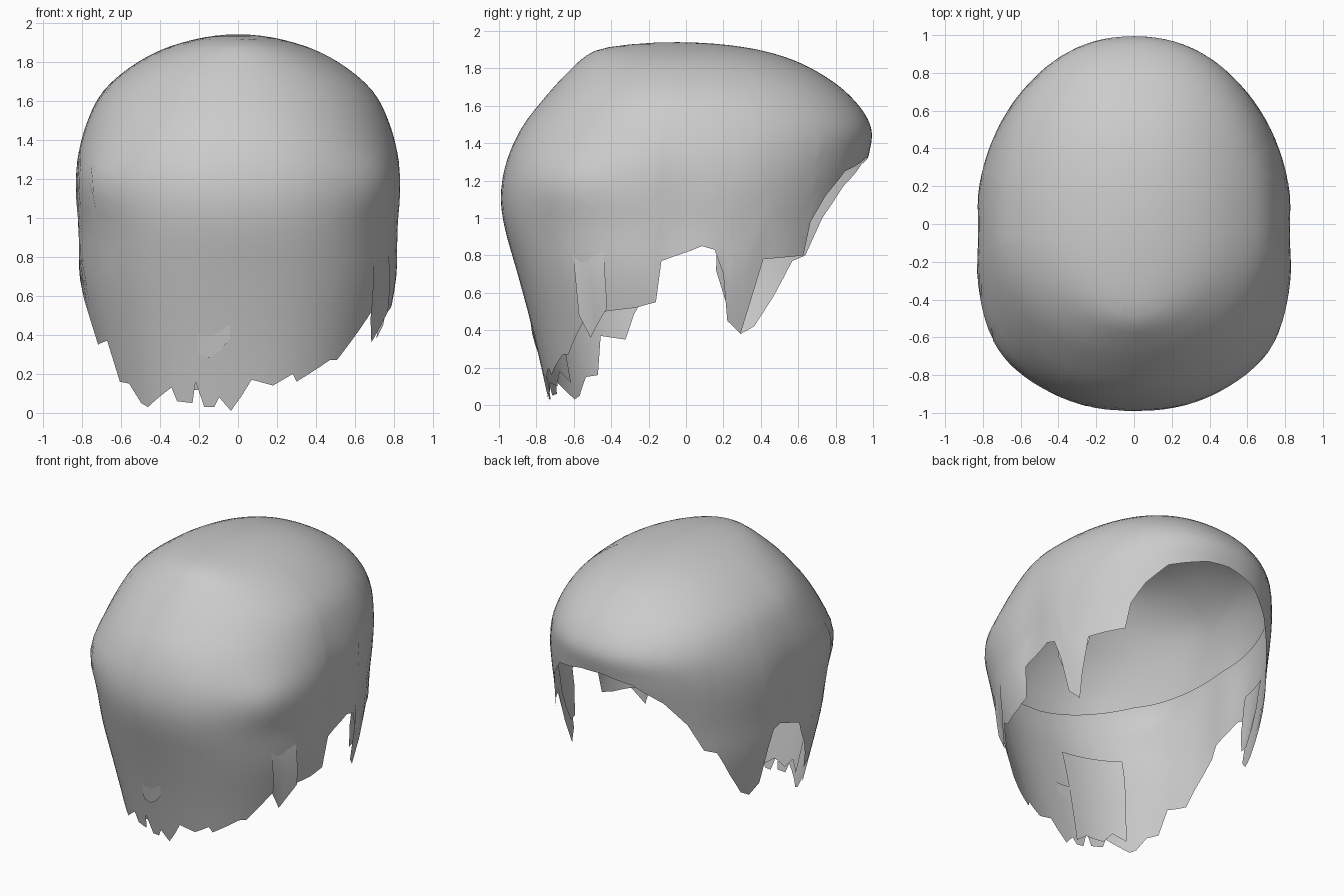
import bpy, bmesh, math

if "Cube" in bpy.data.objects:
    bpy.data.objects.remove(bpy.data.objects["Cube"])

TOP = 1.94
MID_Y = -0.05
# Height, half width, front y, back y
PROFILE = [(TOP, 0, MID_Y, MID_Y), (1.91, .24, -.43, .33), (1.87, .37, -.53, .5),
           (1.8, .51, -.61, .67), (1.65, .69, -.75, .88), (1.48, .78, -.88, .99),
           (1.3, .83, -.96, .97), (1.12, .84, -.99, .93), (.95, .83, -.97, .9),
           (.7, .82, -.9, .87), (.4, .76, -.82, .83), (0, .67, -.73, .77)]
# Ragged fringe: angle from the front in degrees, height of the tip
FRINGE = [(-84, .68), (-76, .48), (-72, .35), (-61, .37), (-57, .16), (-50, .15), (-44, .05),
          (-40, .03), (-26, .13), (-24, .06), (-17, .05), (-15, .16), (-12, .03), (-8, .03),
          (-6, .08), (-2, .01), (4, .17), (12, .14), (20, .2), (22, .16), (37, .27),
          (41, .27), (60, .54), (64, .5), (77, .52), (84, .55)]
# Side locks and nape edge
LEFT = [(86, .77), (97, .85), (101, .83), (104, .7), (106, .45), (111, .38), (114, .55),
        (118, .78), (135, .8), (137, .98), (143, 1.12), (152, 1.25), (170, 1.32), (180, 1.33)]
RIGHT = [(86, .77), (97, .85), (101, .83), (104, .7), (106, .45), (111, .38), (116, .42),
         (123, .58), (130, .77), (136, .8), (143, 1.0), (153, 1.17), (166, 1.29), (180, 1.33)]
LINER = [(-180, 1.4), (-100, 1.3), (-45, 1.25), (0, 1.1), (45, 1.05), (100, 1.15), (180, 1.4)]
DEPTHS = [math.sqrt(TOP - row[0]) for row in PROFILE]


def mirrored(points):
    return [(-a, z) for a, z in reversed(points)]


def slope(i, k):
    lo, hi = max(i - 1, 0), min(i + 1, len(PROFILE) - 1)
    return (PROFILE[hi][k] - PROFILE[lo][k]) / (DEPTHS[hi] - DEPTHS[lo])


def outline(z):
    """Outline sizes at a height, on a smooth curve from the crown down."""
    s = math.sqrt(max(TOP - z, 0))
    i = max(j for j in range(len(PROFILE) - 1) if DEPTHS[j] <= s + 1e-6)
    h = DEPTHS[i + 1] - DEPTHS[i]
    t = min((s - DEPTHS[i]) / h, 1)
    e = t * t * (3 - 2 * t)
    return [PROFILE[i][k] * (1 - e) + PROFILE[i + 1][k] * e
            + h * t * (1 - t) * ((1 - t) * slope(i, k) - t * slope(i + 1, k))
            for k in (1, 2, 3)]


def bump(value, centre, width):
    return math.exp(-((value - centre) / width) ** 2)


def surface(angle, z, scale=1.0):
    """Point on the head of hair at an angle and height."""
    w, front, back = outline(z)
    a = math.radians(angle)
    sx, cy = math.sin(a), math.cos(a)
    depth = (front if cy > 0 else back) - MID_Y
    # The front is square at the cheeks and round near the crown
    square = min(max(.87 + .37 * (z - 1.25), .87), 1)
    power = square + (.92 - square) * min(max((angle ** 2 / 8100 - .8) / .4, 0), 1)
    # Swell at the front corners, shallow dents over the ears
    swell = .035 * bump(abs(angle), 55, 18) * bump(z, 1.18, .16)
    dent = .025 * bump(abs(angle), 90, 7) * bump(z, 1, .35)
    size = scale * (1 + swell - dent)
    x = math.copysign(abs(sx) ** power, sx) * w * size
    y = MID_Y + abs(cy) ** power * depth * size
    return x, y, z - (1 - scale) * .5 * max(z - 1, 0)


def columns(points, step=4):
    """Keep every corner of the hem and fill the gaps between them."""
    out = []
    for (a0, z0), (a1, z1) in zip(points, points[1:]):
        n = max(1, math.ceil((a1 - a0) / step))
        out += [(a0 + (a1 - a0) * i / n, z0 + (z1 - z0) * i / n) for i in range(n)]
    return out + [points[-1]]


def finish(name, bm):
    bmesh.ops.remove_doubles(bm, verts=bm.verts, dist=.0005)
    mesh = bpy.data.meshes.new(name)
    bm.to_mesh(mesh)
    bm.free()
    for p in mesh.polygons:
        p.use_smooth = True
    mesh.materials.append(hair)
    ob = bpy.data.objects.new(name, mesh)
    bpy.context.collection.objects.link(ob)


def sheet(name, hem, top, rings, scale0, scale1):
    """Sheet of hair hanging from a height down to a ragged hem."""
    bm = bmesh.new()
    grid = []
    for a, z_hem in columns(hem):
        col = []
        for i in range(rings + 1):
            t = i / rings
            drop = 1 - math.cos(t * math.pi / 2) if top == TOP else t
            z = top + (z_hem - top) * drop
            col.append(bm.verts.new(surface(a, z, scale0 + (scale1 - scale0) * t)))
        grid.append(col)
    for c0, c1 in zip(grid, grid[1:]):
        for i in range(rings):
            bm.faces.new((c0[i], c0[i + 1], c1[i + 1], c1[i]))
    finish(name, bm)


hair = bpy.data.materials.new("light grey hair")
hair.use_nodes = True
GREY = (.6, .6, .6, 1)
hair.diffuse_color = GREY
hair.node_tree.nodes["Principled BSDF"].inputs["Base Color"].default_value = GREY

# Main shell and inner layer
sheet("hair_shell", mirrored(RIGHT) + FRINGE + LEFT, TOP, 28, 1, 1)
sheet("inner_layer", LINER, TOP, 16, .975, .975)

# Loose locks behind and over the fringe
sheet("inner_fringe", [(-38, .12), (-30, .18), (-24, .1), (-14, .12), (-8, .06)], .82, 5, .98, .985)
sheet("front_lock", [(-13, .3), (-9, .28), (-5, .32), (-2, .38)], .52, 5, .99, 1.01)
sheet("corner_lock", [(54, .48), (58, .36), (67, .52)], 1.0, 6, .97, 1.05)

# Short strands behind the temples
for side, label in ((1, "left"), (-1, "right")):
    strand = [(102, .72), (106, .54), (111, .54), (118, .78)]
    hem = strand if side > 0 else mirrored(strand)
    sheet(label + "_temple_strand", hem, 1.0, 5, .99, .97)
